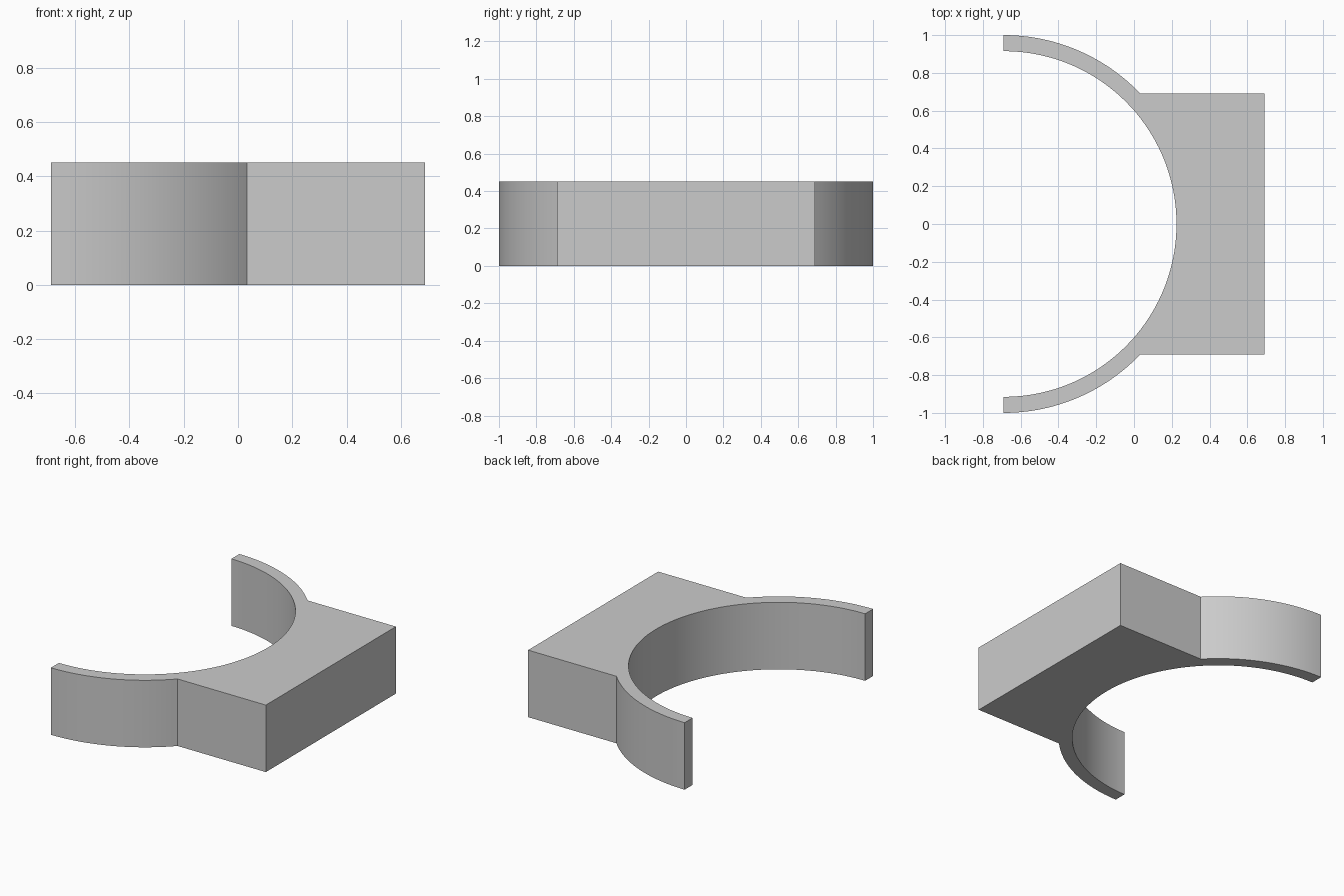
import bpy
import bmesh
from math import asin, cos, sin, pi, radians

OUTER, INNER = 1.0, 0.915      # ring radii
CENTRE_X = -0.69               # ring axis
BLOCK_X, BLOCK_Y = 0.69, 0.69  # block end and half width
HEIGHT = 0.45

cube = bpy.data.objects.get("Cube")
if cube:
    bpy.data.objects.remove(cube, do_unlink=True)


def arc(radius, start, end, steps):
    """Points along an arc about the ring axis."""
    angles = [start + (end - start) * i / steps for i in range(steps + 1)]
    return [(CENTRE_X + radius * cos(a), radius * sin(a)) for a in angles]


# Profile: outer arm, block, outer arm, then back along the inner bore
meet = asin(BLOCK_Y / OUTER)
profile = arc(OUTER, -pi / 2, -meet, 24)
profile += [(BLOCK_X, -BLOCK_Y), (BLOCK_X, BLOCK_Y)]
profile += arc(OUTER, meet, pi / 2, 24)
profile += arc(INNER, pi / 2, -pi / 2, 96)

# Extrude the profile to full height
bm = bmesh.new()
base = bm.faces.new([bm.verts.new((x, y, 0)) for x, y in profile])
result = bmesh.ops.extrude_face_region(bm, geom=[base], use_keep_orig=True)
top = [v for v in result["geom"] if isinstance(v, bmesh.types.BMVert)]
bmesh.ops.translate(bm, verts=top, vec=(0, 0, HEIGHT))
bmesh.ops.recalc_face_normals(bm, faces=bm.faces)

mesh = bpy.data.meshes.new("half_ring_bracket")
bm.to_mesh(mesh)
bm.free()
bracket = bpy.data.objects.new("half_ring_bracket", mesh)
bpy.context.collection.objects.link(bracket)

# Plain grey finish
grey = bpy.data.materials.new("light grey")
grey.use_nodes = True
colour = (0.6, 0.6, 0.6, 1)
grey.diffuse_color = colour
grey.node_tree.nodes["Principled BSDF"].inputs["Base Color"].default_value = colour
mesh.materials.append(grey)

# Smooth curved walls, sharp corners
bpy.ops.object.select_all(action="DESELECT")
bracket.select_set(True)
bpy.context.view_layer.objects.active = bracket
bpy.ops.object.shade_smooth_by_angle(angle=radians(20))
